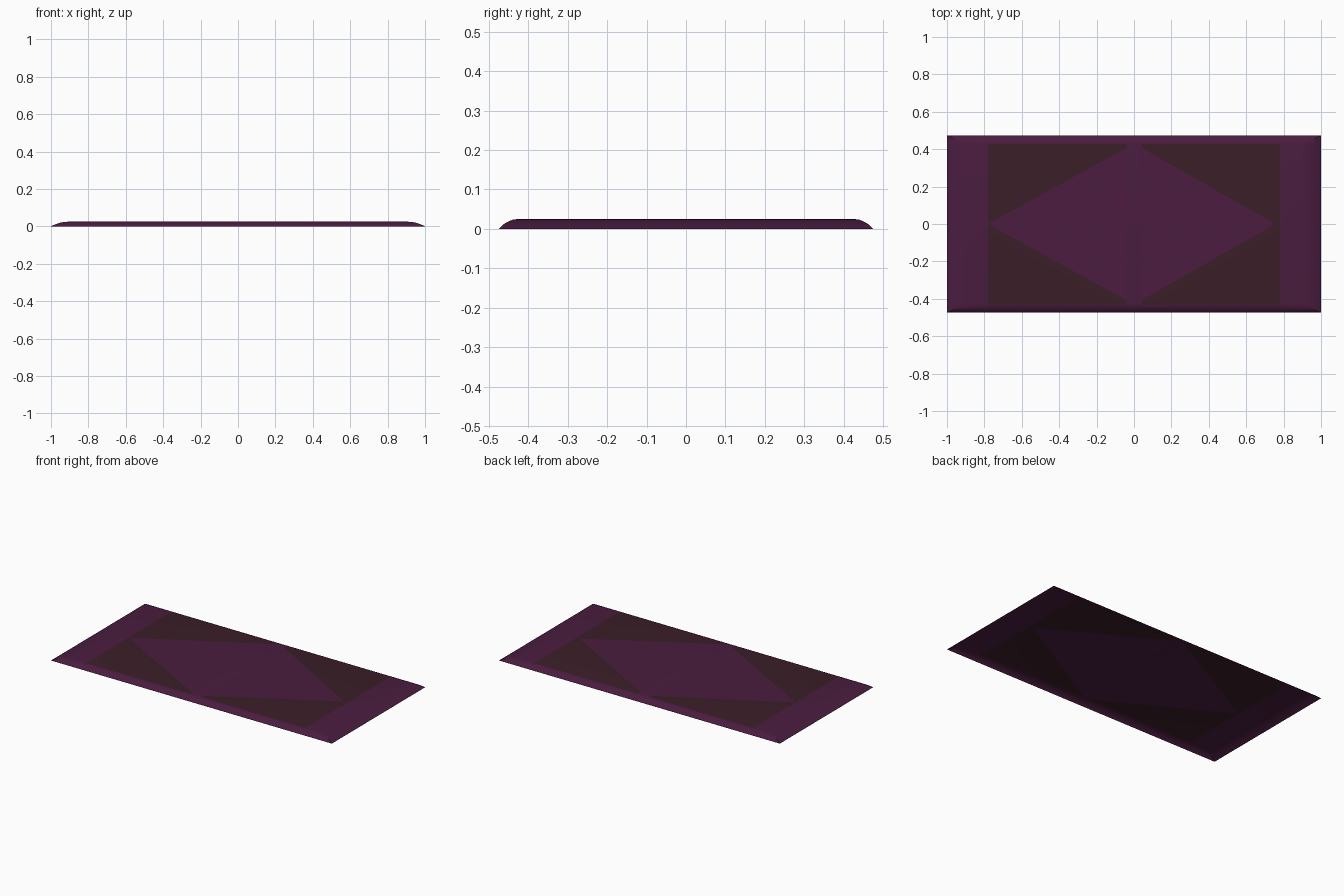
import bpy, bmesh
from mathutils import Vector

if "Cube" in bpy.data.objects:
    bpy.data.objects.remove(bpy.data.objects["Cube"])


def material(name, rgb):
    m = bpy.data.materials.new(name)
    m.diffuse_color = (*rgb, 1)
    m.use_nodes = True
    m.node_tree.nodes["Principled BSDF"].inputs["Base Color"].default_value = m.diffuse_color
    return m


bm = bmesh.new()

# Rug sheet: flat top with edges curling down to the floor, open underneath
rings = [(1.0, 0.474, 0.0), (0.988, 0.469, 0.006), (0.97, 0.46, 0.0135),
         (0.95, 0.449, 0.0195), (0.93, 0.439, 0.0235), (0.905, 0.427, 0.025)]
loops = [[bm.verts.new((sx * x, sy * y, z))
          for sx, sy in ((-1, -1), (1, -1), (1, 1), (-1, 1))]
         for x, y, z in rings]
for lo, hi in zip(loops, loops[1:]):
    for i in range(4):
        j = (i + 1) % 4
        bm.faces.new((lo[i], lo[j], hi[j], hi[i]))
bm.faces.new(loops[-1])

# Cut the pattern outlines into the sheet
FX, FY, GAP = 0.78, 0.43, 0.04      # dark field half sizes, gap at diamond tips
TIP_X = {-1: 0.78, 1: 0.755}        # diamond tip on each end
TIP_Y = 0.43


def cut(co, no):
    bmesh.ops.bisect_plane(bm, geom=bm.verts[:] + bm.edges[:] + bm.faces[:],
                           dist=1e-5, plane_co=co, plane_no=no)


for s in (-1, 1):
    cut((s * FX, 0, 0), (1, 0, 0))
    cut((s * GAP, 0, 0), (1, 0, 0))
    cut((0, s * FY, 0), (0, 1, 0))
cut((0, 0, 0), (1, 0, 0))
cut((0, 0, 0), (0, 1, 0))
for sx in (-1, 1):
    for sy in (-1, 1):
        cut((0, sy * TIP_Y, 0), Vector((sx / TIP_X[sx], sy / TIP_Y, 0)).normalized())

# Dark corner triangles lie in the field but outside the diamond
for f in bm.faces:
    c = f.calc_center_median()
    tip = TIP_X[1 if c.x > 0 else -1]
    in_field = GAP < abs(c.x) < FX and abs(c.y) < FY
    f.material_index = int(in_field and abs(c.x) / tip + abs(c.y) / TIP_Y > 1)

mesh = bpy.data.meshes.new("rug")
bm.to_mesh(mesh)
bm.free()
mesh.materials.append(material("plum", (0.069, 0.012, 0.050)))
mesh.materials.append(material("dark brown", (0.044, 0.013, 0.021)))
rug = bpy.data.objects.new("rug", mesh)
bpy.context.collection.objects.link(rug)
bpy.context.view_layer.objects.active = rug
rug.select_set(True)
bpy.ops.object.shade_smooth_by_angle()
